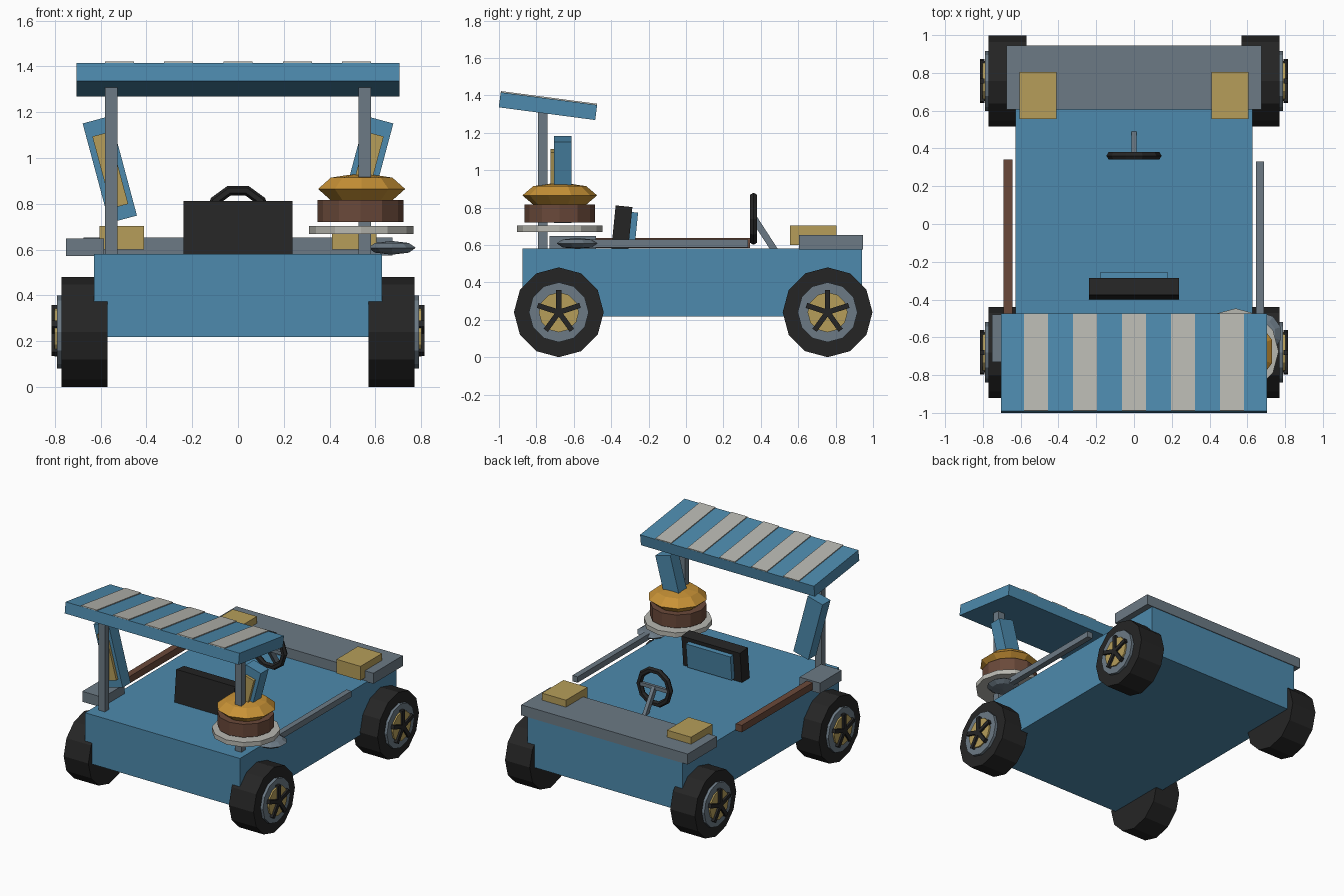
import bpy, math
from mathutils import Vector

if "Cube" in bpy.data.objects:
    bpy.data.objects.remove(bpy.data.objects["Cube"])

def mat(name, r, g, b):
    m = bpy.data.materials.new(name)
    lin = lambda c: ((c / 255 + 0.055) / 1.055) ** 2.4
    m.diffuse_color = (lin(r), lin(g), lin(b), 1)
    m.use_nodes = True
    m.node_tree.nodes["Principled BSDF"].inputs["Base Color"].default_value = m.diffuse_color
    return m

BLUE = mat("blue paint", 77, 138, 173)
BLACK = mat("black rubber", 37, 37, 37)
GREY = mat("steel grey", 108, 122, 133)
PALE = mat("pale stripe", 183, 183, 176)
TAN = mat("tan gold", 182, 158, 90)
ORANGE = mat("orange gold", 200, 146, 54)
BROWN = mat("brown leather", 106, 73, 58)

def finish(name, m):
    o = bpy.context.object
    o.name = name
    o.data.materials.append(m)
    return o

def box(name, m, loc, size, rot=(0, 0, 0)):
    bpy.ops.mesh.primitive_cube_add(size=1, location=loc, rotation=rot)
    o = finish(name, m)
    o.scale = size
    return o

def span(name, m, x, y, z):
    """Box given by its min and max on each axis."""
    return box(name, m, [(a + b) / 2 for a, b in (x, y, z)], [b - a for a, b in (x, y, z)])

def disc(name, m, loc, r, depth, n=12, rot=(0, 0, 0)):
    bpy.ops.mesh.primitive_cylinder_add(vertices=n, radius=r, depth=depth, location=loc, rotation=rot)
    return finish(name, m)

def ball(name, m, loc, size, n=10, rings=4):
    bpy.ops.mesh.primitive_uv_sphere_add(segments=n, ring_count=rings, radius=1, location=loc)
    o = finish(name, m)
    o.scale = size
    return o

# Body and rear deck
span("body", BLUE, (-.628, .628), (-.875, .94), (.218, .58))
span("rear_deck", GREY, (-.675, .675), (.605, .945), (.575, .652))

# Wheels with hubs and five spokes
WR = .24
for s in (-1, 1):
    for y in (-.68, .757):
        side = (0, math.pi / 2, 0)
        disc("tyre", BLACK, (s * .67, y, WR), WR, .2, 12, side)
        disc("wheel_rim", GREY, (s * .765, y, WR), .16, .05, 12, side)
        disc("hub_cap", TAN, (s * .775, y, WR), .107, .052, 12, side)
        for k in range(5):
            a = k * math.tau / 5
            c = (s * .803, y - math.sin(a) * .058, WR + math.cos(a) * .058)
            box("spoke", BLACK, c, (.024, .028, .122), (a, 0, 0))

# Parts on both sides
for s in (-1, 1):
    span("rear_box", TAN, sorted((s * .41, s * .605)), (.555, .805), (.6, .703))
    span("roof_post", GREY, sorted((s * .527, s * .58)), (-.79, -.74), (.575, 1.32))
    tilt = (0, s * math.radians(15), 0)
    box("side_panel", BLUE, (s * .56, -.659, .95), (.125, .092, .45), tilt)
    box("panel_face", TAN, (s * .558, -.71, .947), (.075, .03, .325), tilt)

# Tilted roof with stripes
ra = math.radians(-7.5)
rc = Vector((0, -.738, 1.342))
up = Vector((0, -math.sin(ra), math.cos(ra)))
box("roof", BLUE, rc, (1.41, .52, .081), (ra, 0, 0))
for i in range(-2, 3):
    box("roof_stripe", PALE, rc + up * .043 + Vector((i * .259, 0, 0)), (.127, .518, .008), (ra, 0, 0))

# Seat
box("seat_back", BLACK, (0, -.343, .69), (.475, .09, .235), (-.1, 0, 0))
box("seat_pad", BLUE, (0, -.285, .685), (.36, .04, .18), (-.1, 0, 0))

# Steering wheel and column
bpy.ops.mesh.primitive_torus_add(major_segments=10, minor_segments=6, major_radius=.124, minor_radius=.022,
                                 location=(0, .361, .74), rotation=(math.pi / 2, 0, 0))
finish("steering_wheel", BLACK)
a, b = Vector((0, .475, .57)), Vector((0, .365, .74))
box("steering_column", GREY, (a + b) / 2, (.036, .026, (b - a).length),
    (b - a).to_track_quat('Z', 'X').to_euler())
box("steering_bar", GREY, (0, .365, .74), (.22, .022, .026))

# Left side: brown rail and grey block
span("left_rail", BROWN, (-.692, -.643), (-.52, .342), (.585, .636))
span("left_block", GREY, (-.752, -.585), (-.73, -.48), (.572, .648))

# Right side: grey handle with flattened head
span("right_handle", GREY, (.647, .689), (-.5, .332), (.587, .63))
ball("handle_head", GREY, (.672, -.58, .608), (.11, .112, .03))

# Stacked discs around the right post
disc("pale_plate", PALE, (.538, -.675, .686), .228, .034, 12)
disc("brown_drum", BROWN, (.535, -.675, .768), .188, .096, 12)
ball("gold_cushion", ORANGE, (.54, -.675, .865), (.2, .2, .07))
